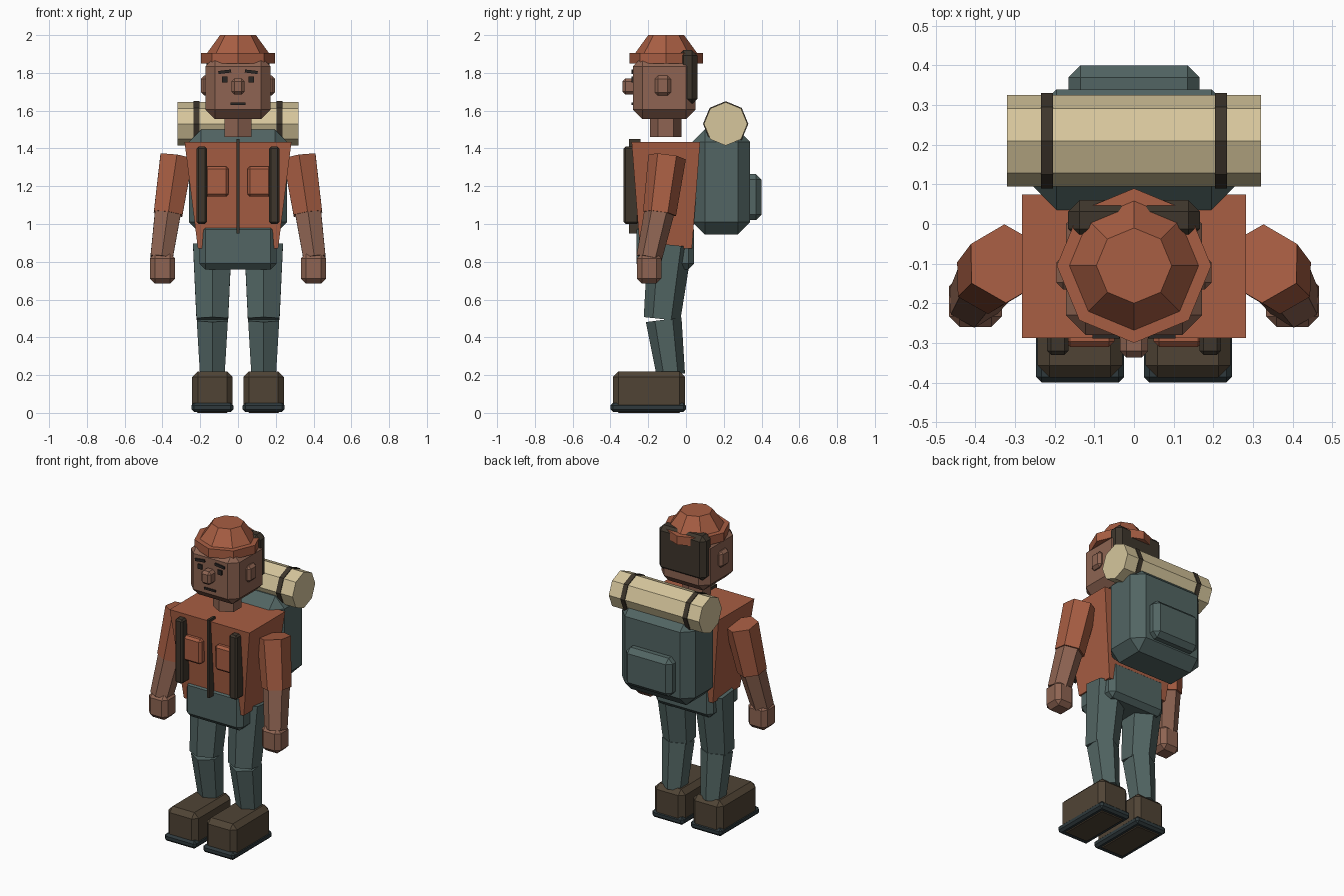
import bpy, bmesh, math
from mathutils import Vector, Matrix

if "Cube" in bpy.data.objects:
    bpy.data.objects.remove(bpy.data.objects["Cube"])


def material(name, *rgb):
    """Flat material from 0-255 display values, stored as linear colour."""
    lin = [((c / 255 + 0.055) / 1.055) ** 2.4 for c in rgb] + [1.0]
    m = bpy.data.materials.new(name)
    m.use_nodes = True
    m.diffuse_color = lin
    m.node_tree.nodes["Principled BSDF"].inputs["Base Color"].default_value = lin
    return m


RUST = material("rust cloth", 168, 94, 67)
TEAL = material("slate teal cloth", 82, 101, 99)
SKIN = material("skin", 142, 100, 82)
CANVAS = material("tan canvas", 214, 198, 156)
LEATHER = material("boot leather", 80, 68, 53)
STRAP = material("dark strap", 62, 54, 44)
SOLE = material("rubber sole", 46, 57, 60)
INK = material("face ink", 42, 38, 36)


def finish(name, bm, mat):
    bmesh.ops.recalc_face_normals(bm, faces=bm.faces)
    mesh = bpy.data.meshes.new(name)
    bm.to_mesh(mesh)
    bm.free()
    mesh.materials.append(mat)
    obj = bpy.data.objects.new(name, mesh)
    bpy.context.collection.objects.link(obj)
    return obj


def box(name, mat, xs, ys, zs, bevel=0.0, taper=None, tilt=0.0):
    """Box between ranges, optional chamfer, bottom taper (x, y) and roll about y."""
    bm = bmesh.new()
    bmesh.ops.create_cube(bm, size=1)
    for v in bm.verts:
        if taper and v.co.z < 0:
            v.co.x *= taper[0]
            v.co.y *= taper[1]
        v.co = [c * (r[1] - r[0]) for c, r in zip(v.co, (xs, ys, zs))]
    if bevel:
        bmesh.ops.bevel(bm, geom=bm.edges[:], offset=bevel, segments=1, affect='EDGES')
    center = Vector([sum(r) / 2 for r in (xs, ys, zs)])
    bm.transform(Matrix.Translation(center) @ Matrix.Rotation(tilt, 4, 'Y'))
    return finish(name, bm, mat)


def loft(name, mat, sides, rings):
    """Faceted tube through (center, radius) rings, square to its axis."""
    axis = Vector(rings[-1][0]) - Vector(rings[0][0])
    front = Vector((0, 1, 0))
    front = (front - axis * front.dot(axis) / axis.length_squared).normalized()
    side = axis.normalized().cross(front)
    bm = bmesh.new()
    loops = []
    for center, r in rings:
        angles = [2 * math.pi * i / sides for i in range(sides)]
        loops.append([bm.verts.new(Vector(center) + r * (math.cos(a) * front + math.sin(a) * side))
                      for a in angles])
    for a, b in zip(loops, loops[1:]):
        for i in range(sides):
            j = (i + 1) % sides
            bm.faces.new((a[i], a[j], b[j], b[i]))
    bm.faces.new(loops[0])
    bm.faces.new(loops[-1])
    return finish(name, bm, mat)


def span(center, half):
    return (center - half, center + half)


# Legs, arms and the paired details
for label, s in (("left", 1), ("right", -1)):
    leg = 0.136 * s
    box(label + "_boot", LEATHER, span(leg, 0.107), (-0.387, -0.005), (0, 0.22), 0.03)
    box(label + "_sole", SOLE, span(leg, 0.111), (-0.4, 0), (0.005, 0.053), 0.014)
    loft(label + "_shin", TEAL, 6, [((leg, -0.08, 0.2), 0.075), ((leg, -0.118, 0.493), 0.095)])
    loft(label + "_thigh", TEAL, 6, [((leg, -0.127, 0.497), 0.097), ((leg, -0.085, 0.89), 0.118)])
    loft(label + "_sleeve", RUST, 6, [((0.37 * s, -0.14, 1.055), 0.088),
                                      ((0.325 * s, -0.1, 1.355), 0.1)])
    loft(label + "_forearm", SKIN, 6, [((0.405 * s, -0.195, 0.82), 0.068),
                                       ((0.37 * s, -0.14, 1.07), 0.08)])
    box(label + "_hand", SKIN, span(0.4 * s, 0.067), (-0.26, -0.13), (0.685, 0.845), 0.027)
    # Jacket pocket and pack strap
    box(label + "_chest_pocket", RUST, span(0.112 * s, 0.063), (-0.31, -0.25), (1.145, 1.305), 0.014)
    box(label + "_shoulder_strap", STRAP, span(0.192 * s, 0.027), (-0.33, -0.25), (1.0, 1.41), 0.01)
    # Face
    box(label + "_ear", SKIN, span(0.172 * s, 0.024), (-0.165, -0.08), (1.68, 1.785), 0.017)
    box(label + "_eye", INK, span(0.07 * s, 0.015), (-0.288, -0.279), (1.75, 1.78))
    box(label + "_eyebrow", INK, span(0.07 * s, 0.034), (-0.289, -0.28), (1.798, 1.814), 0, None, 0.12 * s)
    # Bedroll band
    loft(label + "_bedroll_band", STRAP, 8, [((s * x, 0.21, 1.53), 0.12) for x in (0.205, 0.235)])

# Body
box("hips", TEAL, (-0.203, 0.203), (-0.262, 0.042), (0.76, 1.0), 0.03)
box("jacket", RUST, (-0.283, 0.283), (-0.288, 0.075), (0.87, 1.435), 0, (0.75, 0.76))
box("zipper", STRAP, (-0.008, 0.008), (-0.303, -0.24), (0.95, 1.45))
loft("neck", SKIN, 6, [((0, -0.107, 1.46), 0.083), ((0, -0.107, 1.58), 0.083)])

# Head
box("head", SKIN, (-0.172, 0.172), (-0.28, 0.05), (1.555, 1.885), 0.05)
box("hair", STRAP, (-0.166, 0.166), (-0.04, 0.06), (1.635, 1.92), 0.028)
box("nose", SKIN, (-0.035, 0.035), (-0.337, -0.265), (1.685, 1.77), 0.016)
box("mouth", INK, (-0.04, 0.04), (-0.288, -0.279), (1.63, 1.642))
loft("hat", RUST, 8, [((0, -0.105, z), r) for z, r in
                      ((1.85, 0.195), (1.905, 0.195), (1.906, 0.163), (2.0, 0.095))])

# Backpack and bedroll
box("backpack", TEAL, (-0.26, 0.26), (0.035, 0.34), (0.945, 1.5), 0.065)
box("backpack_pocket", TEAL, (-0.165, 0.165), (0.29, 0.4), (1.02, 1.265), 0.03)
loft("bedroll", CANVAS, 8, [((x, 0.21, 1.53), 0.115) for x in (-0.32, 0.32)])
